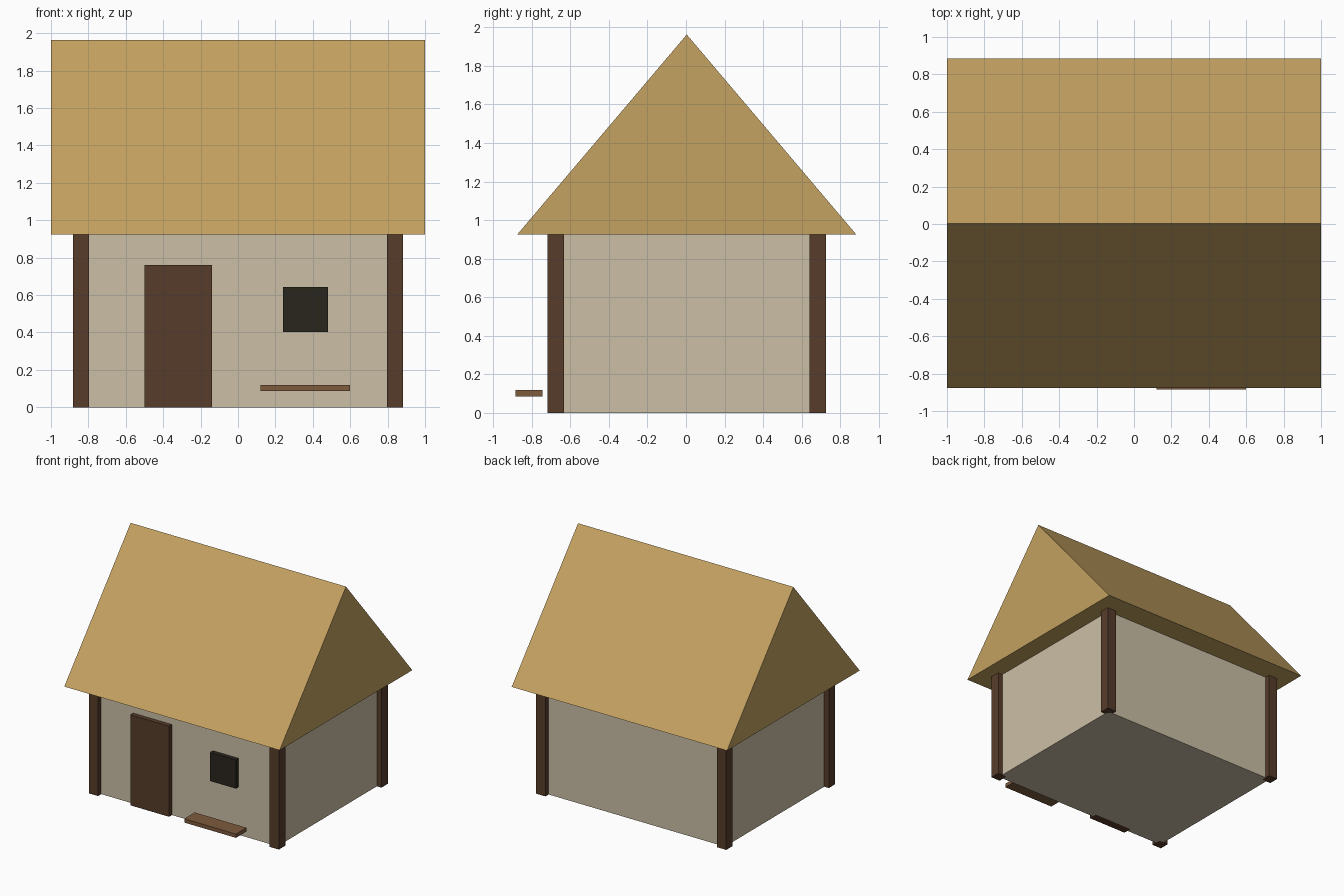
import bpy
import bmesh

if "Cube" in bpy.data.objects:
    bpy.data.objects.remove(bpy.data.objects["Cube"])

YC = 0.004  # the house sits slightly back so the whole model is centred


def material(name, rgb):
    m = bpy.data.materials.new(name)
    m.diffuse_color = (*rgb, 1.0)
    m.use_nodes = True
    m.node_tree.nodes["Principled BSDF"].inputs["Base Color"].default_value = m.diffuse_color
    return m


THATCH = material("thatch", (0.55, 0.36, 0.12))
PLASTER = material("plaster", (0.60, 0.52, 0.38))
TIMBER = material("dark_timber", (0.095, 0.046, 0.024))
PLANK = material("plank", (0.21, 0.105, 0.048))
DARK = material("dark_opening", (0.023, 0.019, 0.013))


def finish(name, bm, mat):
    bmesh.ops.recalc_face_normals(bm, faces=bm.faces)
    mesh = bpy.data.meshes.new(name)
    bm.to_mesh(mesh)
    bm.free()
    mesh.materials.append(mat)
    obj = bpy.data.objects.new(name, mesh)
    bpy.context.collection.objects.link(obj)
    return obj


def box(name, x, y, z, mat):
    """Box from (min, max) ranges on each axis."""
    bm = bmesh.new()
    bmesh.ops.create_cube(bm, size=1)
    for v in bm.verts:
        v.co = [r[0] + (c + 0.5) * (r[1] - r[0]) for c, r in zip(v.co, (x, y, z))]
    return finish(name, bm, mat)


# Walls
box("walls", (-0.84, 0.84), (YC - 0.68, YC + 0.68), (0, 0.925), PLASTER)

# Corner posts
P = 0.0425
for side, sx in (("left", -1), ("right", 1)):
    for end, sy in (("front", -1), ("back", 1)):
        x, y = sx * 0.84, YC + sy * 0.68
        box(f"{end}_{side}_post", (x - P, x + P), (y - P, y + P), (0, 0.925), TIMBER)

# Gable roof: triangle profile extruded along x
bm = bmesh.new()
profile = [(-0.88, 0.925), (0.88, 0.925), (0, 1.963)]
gable = bm.faces.new([bm.verts.new((-1, YC + y, z)) for y, z in profile])
ext = bmesh.ops.extrude_face_region(bm, geom=[gable], use_keep_orig=True)
verts = [g for g in ext["geom"] if isinstance(g, bmesh.types.BMVert)]
bmesh.ops.translate(bm, vec=(2, 0, 0), verts=verts)
finish("roof", bm, THATCH)

# Door, window and bench on the front
box("door", (-0.50, -0.14), (-0.714, -0.64), (0, 0.76), TIMBER)
box("window", (0.24, 0.48), (-0.714, -0.64), (0.402, 0.642), DARK)
box("bench", (0.12, 0.60), (-0.884, -0.745), (0.086, 0.118), PLANK)
